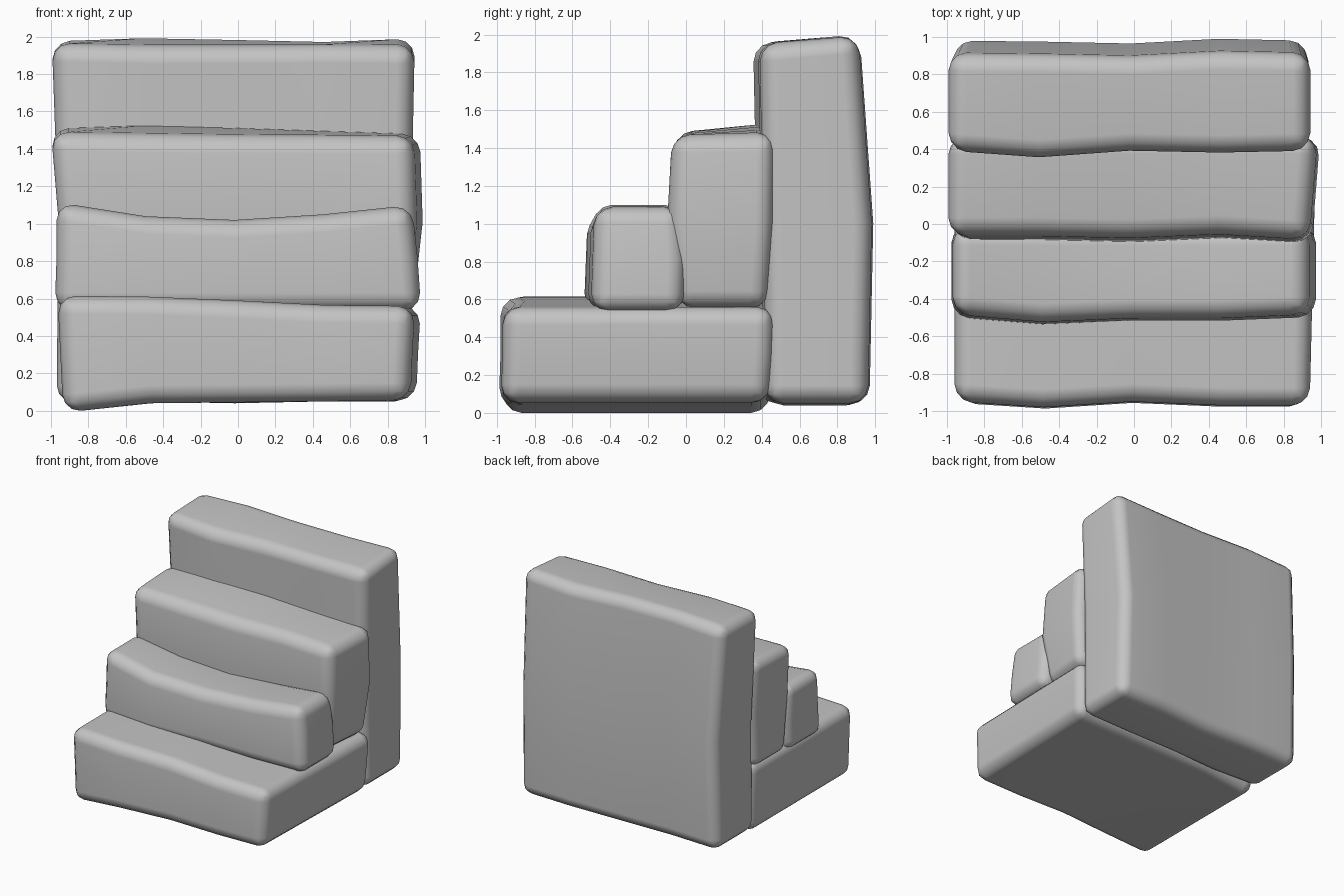
import bpy, bmesh, math

cube = bpy.data.objects.get("Cube")
if cube:
    bpy.data.objects.remove(cube, do_unlink=True)

# Single plain stone colour
GREY = (0.55, 0.55, 0.55, 1)
stone = bpy.data.materials.new("grey_stone")
stone.use_nodes = True
stone.diffuse_color = GREY
stone.node_tree.nodes["Principled BSDF"].inputs["Base Color"].default_value = GREY


def stone_block(name, front, back, bottom, top_front, top_back, left, right, lean, flare=0):
    """Loft six-point rings along x, then round the outer edges.
    left/right: end x at bottom, middle, top; lean: y shift of each ring point;
    flare: how much further the +x end reaches at the back."""
    bm = bmesh.new()
    rings = []
    for i in range(5):
        f, b, lo, tf, tb = front[i], back[i], bottom[i], top_front[i], top_back[i]
        mid = (lo + tf) / 2
        profile = [(f, lo, 0), (f, mid, 1), (f, tf, 2), (b, tb, 2), (b, mid, 1), (b, lo, 0)]
        ring = []
        for k, ((y, z, level), shift) in enumerate(zip(profile, lean)):
            t = i / 4
            end = right[level] + (flare if k > 2 else 0)
            x = left[level] * (1 - t) + end * t
            ring.append(bm.verts.new((x, y + shift, z)))
        rings.append(ring)
    for a, b in zip(rings, rings[1:]):
        for k in range(6):
            n = (k + 1) % 6
            bm.faces.new((a[k], a[n], b[n], b[k]))
    for r in (rings[0], rings[-1]):
        bm.faces.new((r[0], r[1], r[4], r[5]))
        bm.faces.new((r[1], r[2], r[3], r[4]))
    bmesh.ops.recalc_face_normals(bm, faces=bm.faces)
    mesh = bpy.data.meshes.new(name)
    bm.to_mesh(mesh)
    bm.free()
    mesh.materials.append(stone)
    obj = bpy.data.objects.new(name, mesh)
    bpy.context.collection.objects.link(obj)
    for p in mesh.polygons:
        p.use_smooth = True
    bevel = obj.modifiers.new("rounded_edges", "BEVEL")
    bevel.width = 0.095
    bevel.segments = 3
    bevel.limit_method = "ANGLE"
    bevel.angle_limit = math.radians(40)
    normals = obj.modifiers.new("even_shading", "WEIGHTED_NORMAL")
    normals.keep_sharp = True


# Lowest step
tread = (0.615, 0.61, 0.59, 0.565, 0.56)
stone_block("bottom_step",
            (-0.95, -0.98, -0.95, -0.97, -0.97), (0.45,) * 5,
            (-0.01, 0.04, 0.045, 0.05, 0.055), tread, tread,
            (-0.935, -0.95, -0.965), (0.92, 0.93, 0.945), (-0.01, 0, 0, 0.02, 0.01, -0.01),
            flare=0.035)

# Second step
tread = (1.115, 1.04, 1.02, 1.05, 1.1)
stone_block("second_step",
            (-0.49, -0.53, -0.51, -0.51, -0.49), (0,) * 5,
            (0.535,) * 5, tread, tread,
            (-0.98, -0.97, -0.97), (0.98, 0.96, 0.93), (-0.01, 0, 0.01, -0.02, 0, -0.01))

# Third step
stone_block("third_step",
            (-0.07, -0.07, -0.08, -0.06, -0.09), (0.46,) * 5,
            (0.55,) * 5, (1.49, 1.475, 1.47, 1.47, 1.47), (1.51, 1.535, 1.52, 1.50, 1.48),
            (-0.96, -0.96, -1.0), (0.9, 0.95, 0.935), (0.04, -0.015, 0.01, 0.01, 0, -0.03),
            flare=0.045)

# Tall rear step
stone_block("rear_step",
            (0.4, 0.365, 0.4, 0.39, 0.4), (0.97, 0.965, 0.955, 0.98, 0.97),
            (0.04, 0.05, 0.04, 0.05, 0.05),
            (1.965, 1.95, 1.95, 1.955, 1.95), (1.975, 2.0, 1.99, 1.975, 2.0),
            (-0.97, -0.96, -0.995), (0.935, 0.925, 0.945), (0.02, 0.01, -0.01, -0.06, 0.01, -0.01))
